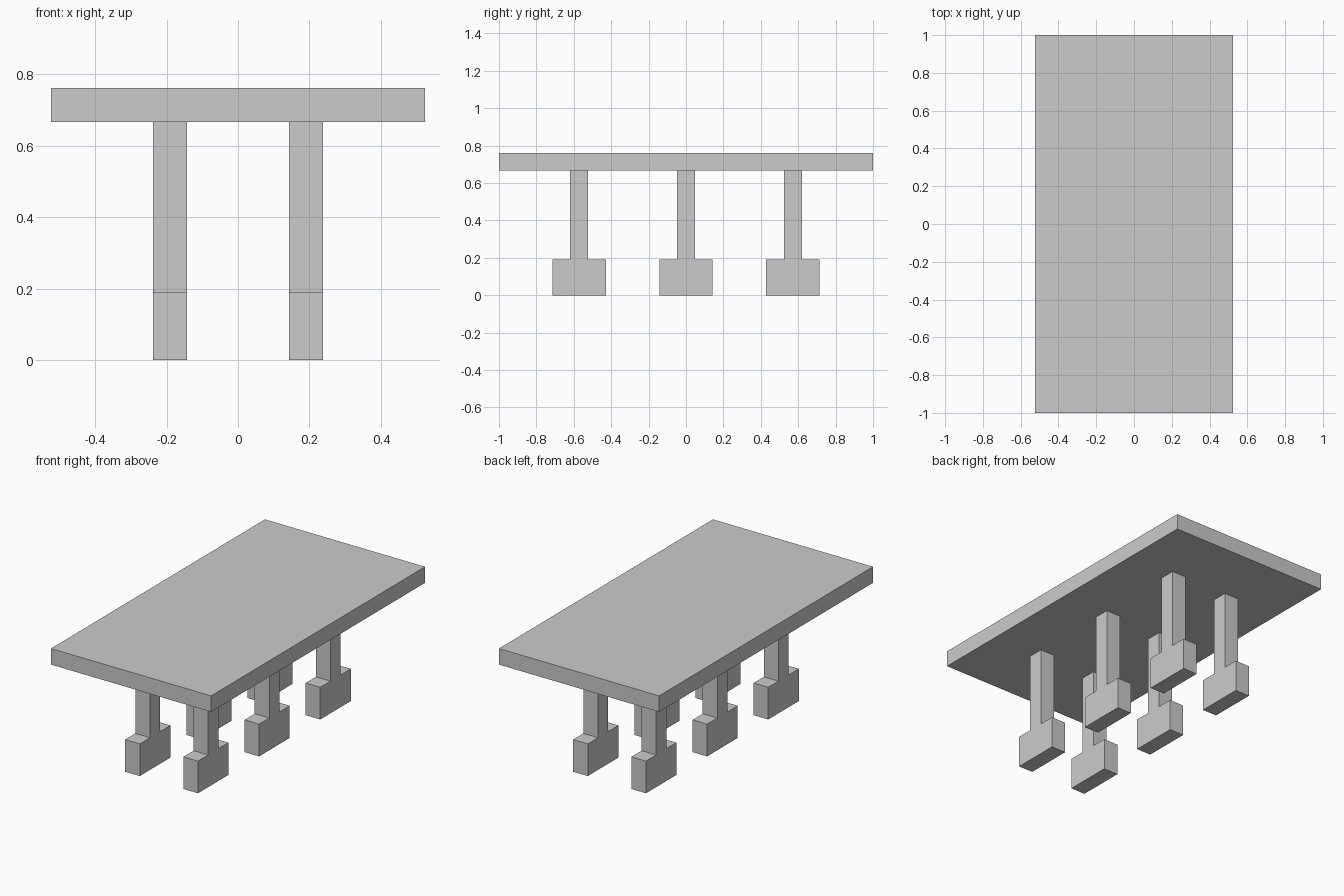
import bpy, bmesh

if "Cube" in bpy.data.objects:
    bpy.data.objects.remove(bpy.data.objects["Cube"])

U = 1 / 21  # base grid unit of the model


def extruded_profile(name, points, x0, x1, y=0.0):
    """Closed (y, z) outline extruded along x, in grid units."""
    bm = bmesh.new()
    face = bm.faces.new([bm.verts.new((x0 * U, (y + py) * U, pz * U)) for py, pz in points])
    ext = bmesh.ops.extrude_face_region(bm, geom=[face])
    verts = [g for g in ext["geom"] if isinstance(g, bmesh.types.BMVert)]
    bmesh.ops.translate(bm, verts=verts, vec=((x1 - x0) * U, 0, 0))
    bmesh.ops.recalc_face_normals(bm, faces=bm.faces)
    mesh = bpy.data.meshes.new(name)
    bm.to_mesh(mesh)
    bm.free()
    obj = bpy.data.objects.new(name, mesh)
    bpy.context.collection.objects.link(obj)
    return obj


# Table top slab
extruded_profile("table_top", [(-21, 14), (21, 14), (21, 16), (-21, 16)], -11, 11)

# Legs: slim post on a wider foot, two columns of three
leg_outline = [(-3, 0), (3, 0), (3, 4), (1, 4), (1, 14), (-1, 14), (-1, 4), (-3, 4)]
for row, y in (("front", -12), ("middle", 0), ("back", 12)):
    for side, x in (("left", -4), ("right", 4)):
        extruded_profile(f"{row}_{side}_leg", leg_outline, x - 1, x + 1, y)
